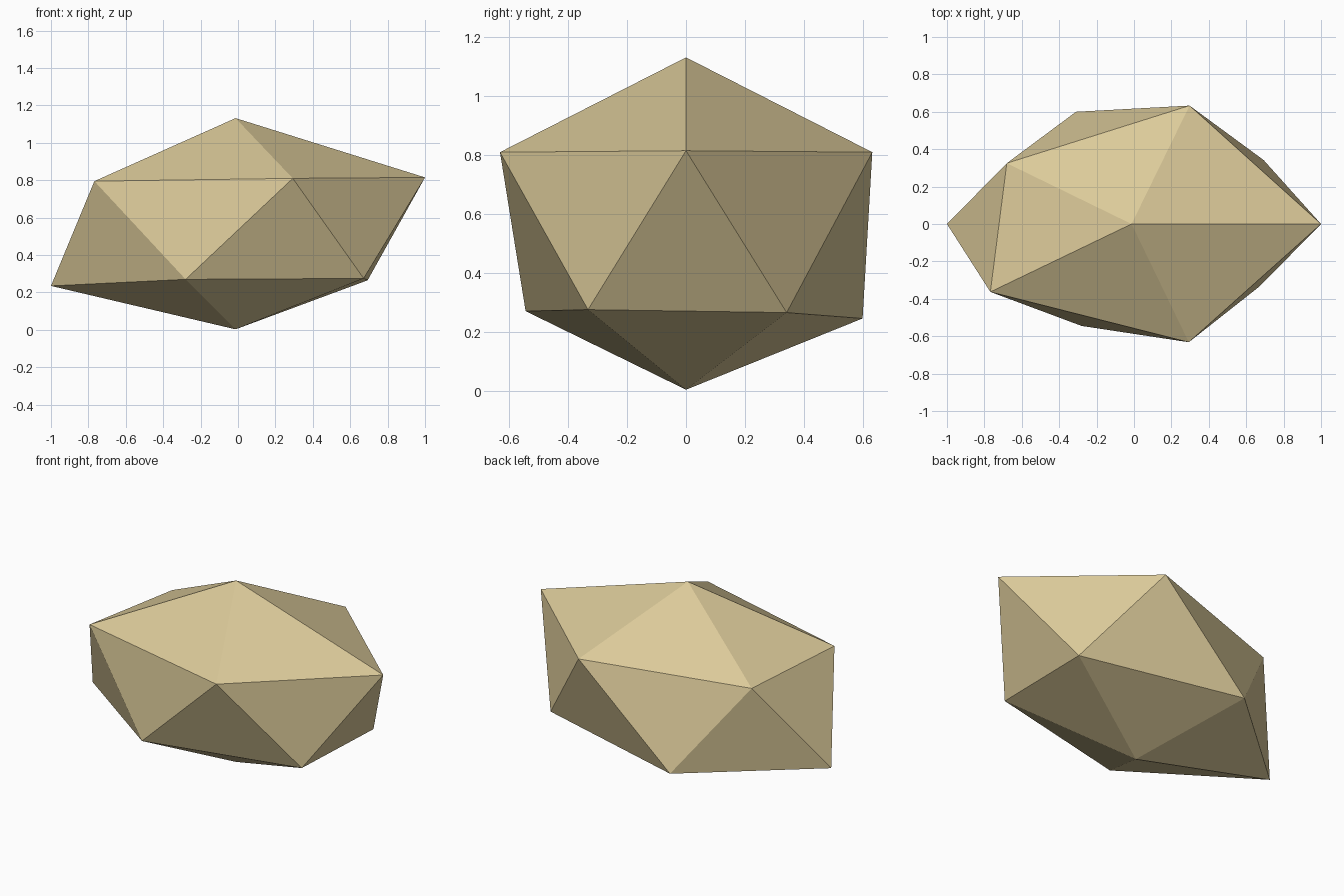
import bpy
import bmesh

cube = bpy.data.objects.get("Cube")
if cube:
    bpy.data.objects.remove(cube, do_unlink=True)

# Sandy stone colour
stone = bpy.data.materials.new("sandy stone")
stone.use_nodes = True
colour = (0.71, 0.59, 0.32, 1.0)
stone.diffuse_color = colour
stone.node_tree.nodes["Principled BSDF"].inputs["Base Color"].default_value = colour

# Two staggered rings of five corners, counterclockwise from the +x side
upper_ring = [(1.0, 0, 0.815), (0.297, 0.633, 0.81), (-0.68, 0.325, 0.77),
              (-0.768, -0.363, 0.795), (0.293, -0.632, 0.81)]
lower_ring = [(0.693, 0.342, 0.265), (-0.31, 0.6, 0.245), (-1.0, 0, 0.235),
              (-0.28, -0.545, 0.27), (0.672, -0.333, 0.275)]

bm = bmesh.new()
top = bm.verts.new((-0.013, 0, 1.132))
bottom = bm.verts.new((-0.013, 0, 0.003))
upper = [bm.verts.new(p) for p in upper_ring]
lower = [bm.verts.new(p) for p in lower_ring]

# Cap fans, and a zigzag band of triangles between the rings
for i in range(5):
    j = (i + 1) % 5
    bm.faces.new((top, upper[i], upper[j]))
    bm.faces.new((upper[i], lower[i], upper[j]))
    bm.faces.new((lower[i], lower[j], upper[j]))
    bm.faces.new((bottom, lower[j], lower[i]))
bmesh.ops.recalc_face_normals(bm, faces=bm.faces)

mesh = bpy.data.meshes.new("rock")
bm.to_mesh(mesh)
bm.free()
mesh.materials.append(stone)
rock = bpy.data.objects.new("rock", mesh)
bpy.context.collection.objects.link(rock)
